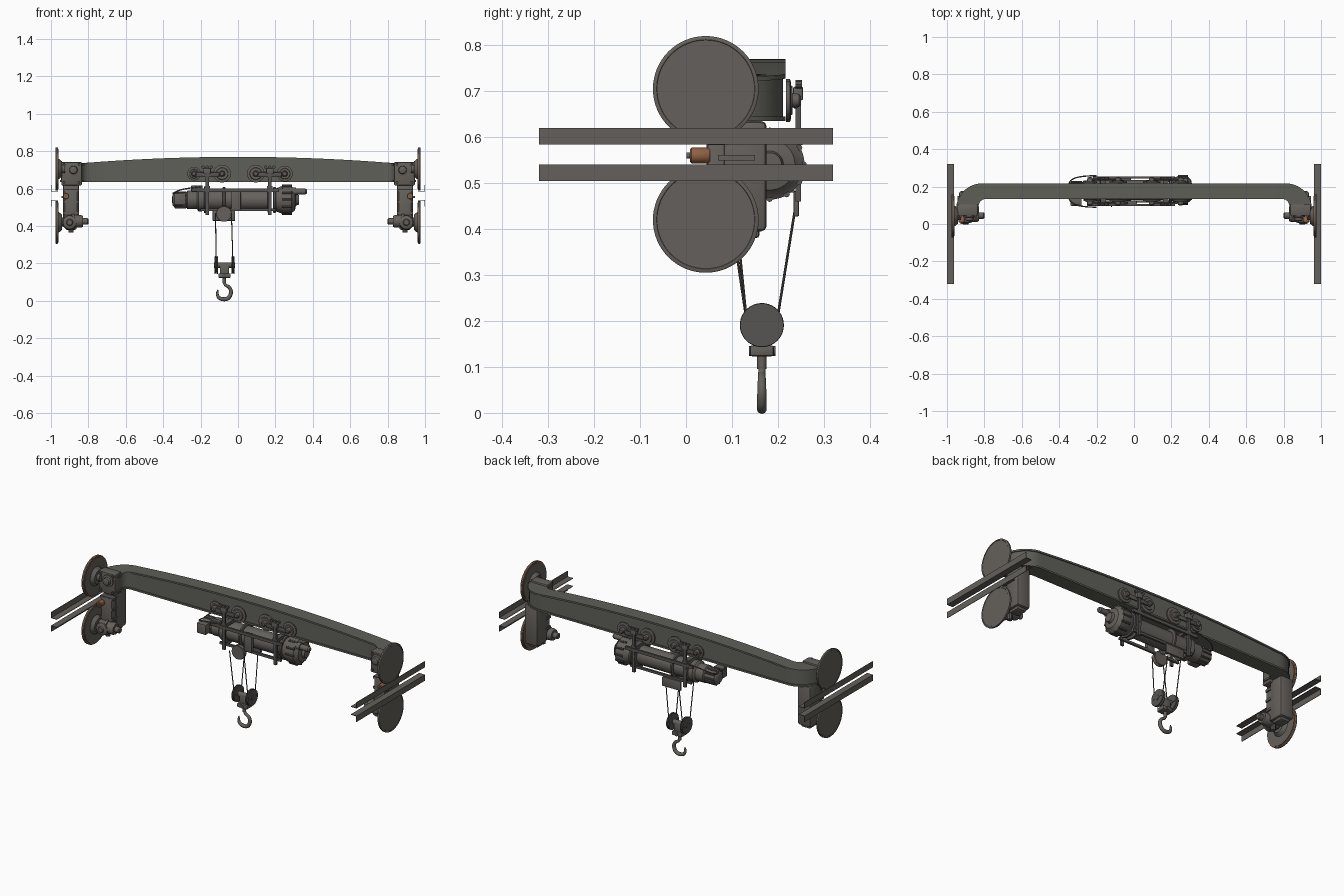
import bpy, bmesh, math
from mathutils import Vector

cube = bpy.data.objects.get("Cube")
if cube:
    bpy.data.objects.remove(cube)


def material(name, rgb):
    m = bpy.data.materials.new(name)
    m.use_nodes = True
    m.diffuse_color = (*rgb, 1)
    m.node_tree.nodes["Principled BSDF"].inputs["Base Color"].default_value = (*rgb, 1)
    return m


GREY = material("warm grey steel", (0.13, 0.118, 0.106))
BEAM = material("green grey paint", (0.115, 0.115, 0.10))
DARK = material("dark grey steel", (0.095, 0.09, 0.084))
BROWN = material("rust brown", (0.28, 0.125, 0.06))
built = []
X, Y, Z = Vector((1, 0, 0)), Vector((0, 1, 0)), Vector((0, 0, 1))


def finish(name, bm, mat):
    bmesh.ops.recalc_face_normals(bm, faces=bm.faces)
    me = bpy.data.meshes.new(name)
    bm.to_mesh(me)
    bm.free()
    me.materials.append(mat)
    ob = bpy.data.objects.new(name, me)
    bpy.context.collection.objects.link(ob)
    built.append(ob)
    return ob


def box(name, centre, size, mat=GREY, bevel=0):
    bm = bmesh.new()
    bmesh.ops.create_cube(bm, size=1)
    for v in bm.verts:
        v.co = Vector(centre) + v.co * Vector(size)
    if bevel:
        bmesh.ops.bevel(bm, geom=bm.edges[:], offset=bevel, segments=2, affect='EDGES', profile=0.5)
    return finish(name, bm, mat)


def lathe(name, origin, axis, profile, mat=GREY, steps=32):
    """Turn (distance, radius) pairs about an axis, closed at both ends."""
    bm = bmesh.new()
    pts = [(profile[0][0], 0), *profile, (profile[-1][0], 0)]
    vs = [bm.verts.new((r, 0, t)) for t, r in pts]
    es = [bm.edges.new(pair) for pair in zip(vs, vs[1:])]
    bmesh.ops.spin(bm, geom=vs + es, cent=(0, 0, 0), axis=Z, angle=math.tau, steps=steps)
    bmesh.ops.remove_doubles(bm, verts=bm.verts, dist=0.00005)
    turn = Vector(axis).to_track_quat('Z', 'Y')
    for v in bm.verts:
        v.co = turn @ v.co + Vector(origin)
    return finish(name, bm, mat)


def rod(name, a, b, r, mat=GREY, steps=16):
    d = Vector(b) - Vector(a)
    return lathe(name, a, d, [(0, r), (d.length, r)], mat, steps)


def tube(name, points, radii, mat):
    cu = bpy.data.curves.new(name, 'CURVE')
    cu.dimensions, cu.bevel_depth, cu.bevel_resolution = '3D', 1, 3
    cu.use_fill_caps = True
    sp = cu.splines.new('NURBS')
    sp.points.add(len(points) - 1)
    sp.use_endpoint_u, sp.order_u = True, 3
    for p, co, r in zip(sp.points, points, radii):
        p.co, p.radius = (*co, 1), r
    ob = bpy.data.objects.new(name, cu)
    bpy.context.collection.objects.link(ob)
    ob.data.materials.append(mat)


# Cambered main girder: flanged section lofted along a path with bent ends
stations = [(Vector((0.8 * i / 10, 0.175, 0)), Vector((0, 1, 0)), 0.042) for i in range(11)]
for i in range(1, 9):
    a = math.pi / 2 * i / 8
    n = Vector((math.sin(a), math.cos(a), 0))
    stations.append((Vector((0.8, 0.085, 0)) + n * 0.09, n, 0.042 + 0.02 * i / 8))
stations.append((Vector((0.89, 0.06, 0)), X, 0.062))
flip = Vector((-1, 1, 1))
path = [(p * flip, n * flip, w) for p, n, w in reversed(stations[1:])] + stations
bm = bmesh.new()
rings = []
for p, n, w in path:
    top, low, t, web = 0.77 - 0.035 * (p.x / 0.85) ** 2, 0.635, 0.01, w - 0.006
    half = [(w, low), (w, low + t), (web, low + t), (web, top - t), (w, top - t), (w, top)]
    section = half + [(-u, z) for u, z in reversed(half)]
    rings.append([bm.verts.new(p + n * u + Z * z) for u, z in section])
for r0, r1 in zip(rings, rings[1:]):
    for j in range(12):
        k = (j + 1) % 12
        bm.faces.new((r0[j], r0[k], r1[k], r1[j]))
bm.faces.new(rings[0])
bm.faces.new(rings[-1])
finish("main_girder", bm, BEAM)

# End carriages, wheels and rails on both sides
for s, side in ((1, "left"), (-1, "right")):
    out = X * s
    box(side + "_leg", (s * .893, .128, .515), (.085, .095, .24), GREY, .012)
    box(side + "_leg_foot", (s * .893, .125, .395), (.06, .07, .03), GREY, .008)
    box(side + "_end_block", (s * .89, .075, .68), (.11, .06, .125), GREY, .006)
    box(side + "_leg_bracket", (s * .893, .07, .50), (.07, .05, .19), GREY, .008)
    for z in (.47, .53, .59):
        box(side + "_leg_collar", (s * .893, .078, z), (.085, .06, .014), DARK)
    lathe(side + "_upper_cover", (s * .88, .05, .70), -Y,
          [(0, .034), (.012, .034), (.014, .022), (.03, .02), (.034, .012)])
    for dx in (-.04, .04):
        for z in (.635, .73):
            rod(side + "_bolt", (s * .89 + dx, .05, z), (s * .89 + dx, .036, z), .008, DARK, 6)
    for z, level in ((.705, "upper"), (.42, "lower")):
        hub = (s * .97, .043, z)
        lathe(side + level + "_wheel", hub, out,
              [(-.005, .113), (-.004, .115), (.004, .115), (.006, .112), (.006, .107), (.005, .106)], GREY, 64)
        lathe(side + level + "_wheel_rust_band", hub, out, [(-.008, .113), (-.005, .115)], BROWN, 64)
        lathe(side + level + "_wheel_inner", hub, out,
              [(-.045, .022), (-.03, .022), (-.03, .04), (-.018, .05), (-.011, .055), (-.011, .107), (-.007, .107)], GREY, 48)
    # Drive motor on the lower wheel
    lathe(side + "_drive_motor", (s * .80, .045, .425), out,
          [(0, .012), (.004, .017), (.03, .017), (.03, .03), (.04, .034), (.075, .034),
           (.075, .04), (.09, .04), (.09, .034), (.13, .034), (.13, .022), (.17, .022)])
    lathe(side + "_gear_cover", (s * .90, .04, .42), -Y, [(0, .04), (.03, .036), (.036, .018), (.042, .014)])
    rod(side + "_drain_plug", (s * .893, .06, .40), (s * .893, .06, .365), .014, DARK, 8)
    # Buffer roller on its arm
    lathe(side + "_buffer", (s * .92, .052, .56), -Y, [(0, .015), (.003, .017), (.04, .017), (.043, .014)], BROWN)
    rod(side + "_buffer_arm", (s * .92, .001, .56), (s * .92, .12, .56), .007)
    box(side + "_buffer_plate", (s * .92, .11, .555), (.05, .08, .012))
    # Facing angle rails
    for z, foot, level in ((.6025, .586, "upper"), (.5225, .539, "lower")):
        box(side + level + "_rail_web", (s * .9985, 0, z), (.003, .64, .035))
        box(side + level + "_rail_foot", (s * .981, 0, foot), (.038, .64, .003))

# Trolley running on the girder's lower flange, both faces
for d, face in ((-1, "front"), (1, "back")):
    y0 = .175 + d * .043
    for x, r in ((-.235, .036), (-.085, .047), (.095, .047), (.25, .042)):
        lathe(face + "_trolley_wheel", (x, y0, .68), Y * d,
              [(0, r), (.008, r), (.010, r * .88), (.010, r * .7), (.014, r * .65), (.014, .016), (.028, .014), (.032, .009)])
    for x in (-.165, .17):
        box(face + "_trolley_link", (x, y0 + d * .02, .675), (.13, .010, .026), DARK, .004)
        box(face + "_hanger", (x, y0 + d * .026, .58), (.018, .012, .24), DARK)
        box(face + "_hanger_head", (x, y0 + d * .026, .695), (.04, .022, .03), GREY, .004)
        for dx in (-.022, 0, .022):
            rod(face + "_hanger_bolt", (x + dx, y0 + d * .02, .715), (x + dx, y0 + d * .034, .715), .009, DARK, 8)
    box(face + "_tie_bar", (0, y0 + d * .03, .592), (.44, .012, .018), DARK)
    box(face + "_lower_bar", (0, .175 + d * .055, .487), (.40, .012, .014), DARK)
for x in (-.165, .17):
    box("cross_hanger", (x, .175, .605), (.03, .15, .018), DARK)

# Hoist: drum, flanges, gearbox and motors
HC = (0, .182, .54)
lathe("hoist_drum", HC, X, [(-.18, .054), (.18, .054)], GREY, 48)
for x in (-.175, -.075, .165, .195):
    lathe("drum_flange", (x, *HC[1:]), X, [(-.007, .066), (-.005, .07), (.005, .07), (.007, .066)], DARK, 40)
lathe("gearbox", (.20, *HC[1:]), X,
      [(0, .06), (.04, .076), (.085, .076), (.09, .068), (.105, .055), (.11, .03), (.125, .026)], GREY, 40)
for i in range(12):
    a = math.tau * i / 12
    p = Vector(HC) + Vector((0, math.cos(a), math.sin(a))) * .074
    rod("gearbox_rib", p + X * .235, p + X * .288, .007, DARK, 8)
lathe("hoist_motor", (-.18, *HC[1:]), -X,
      [(0, .06), (.03, .062), (.04, .05), (.09, .05), (.095, .043), (.16, .041), (.17, .028), (.172, .014)], GREY)
for i in range(10):
    a = math.tau * i / 10
    p = Vector(HC) + Vector((0, math.cos(a), math.sin(a))) * .043
    rod("motor_fin", p - X * .278, p - X * .338, .005, DARK, 6)
lathe("travel_motor", (.28, .15, .585), X, [(0, .022), (.03, .022), (.03, .016), (.08, .016), (.088, .01)])
box("terminal_box", (-.31, .12, .545), (.06, .045, .06), GREY, .005)
box("control_box", (-.22, .11, .60), (.06, .03, .035), DARK, .004)
box("rope_guide", (-.01, .115, .54), (.05, .02, .11), GREY, .004)
lathe("guide_sheave", (-.075, .105, .465), Y, [(0, .04), (.006, .042), (.012, .036), (.018, .042), (.024, .04)])
box("rear_rope_anchor", (-.075, .24, .455), (.12, .012, .055), GREY, .003)

# Sagging supply cables at the motor end
for y in (.09, .258):
    tube("supply_cable", [(-.34, .18, .575), (-.36, (y + .18) / 2, .57), (-.30, y, .60), (-.2, y, .61)],
         [.0035] * 4, DARK)

# Lifting ropes down to the hook block
for x0, x1 in ((-.12, -.117), (-.035, -.027)):
    rod("front_rope", (x0, .092 if x0 < -.1 else .105, .47), (x1, .132, .20), .0028, DARK, 8)
    rod("rear_rope", (x0, .24, .46), (x1, .198, .20), .0028, DARK, 8)

# Hook block with two grooved sheaves
for x in (-.117, -.027):
    lathe("block_sheave", (x, .165, .191), X,
          [(-.012, .014), (-.009, .014), (-.009, .047), (-.004, .048), (0, .038),
           (.004, .048), (.009, .047), (.009, .014), (.012, .014)], DARK, 40)
    box("sheave_strap", (x, .165, .191), (.021, .09, .006), DARK)
rod("block_axle", (-.117, .165, .191), (-.027, .165, .191), .015)
box("block_yoke", (-.072, .165, .165), (.05, .03, .06), GREY, .004)
box("block_crosshead", (-.072, .165, .135), (.066, .052, .024), GREY, .005)
rod("crosshead_pin", (-.072, .137, .135), (-.072, .195, .135), .011, DARK)
rod("hook_shank", (-.074, .165, .128), (-.074, .165, .095), .010)

# Hook swept in the vertical plane with a tapered tip
hook = [(-.074, .108), (-.074, .086), (-.045, .075), (-.034, .045), (-.05, .012),
        (-.08, .007), (-.108, .018), (-.112, .05), (-.107, .06)]
tube("lifting_hook", [(x, .165, z) for x, z in hook],
     [.008, .008, .009, .0105, .011, .011, .009, .006, .002], GREY)

# Smooth rounded surfaces while keeping edges crisp
bpy.ops.object.select_all(action='DESELECT')
for ob in built:
    ob.select_set(True)
bpy.context.view_layer.objects.active = built[0]
bpy.ops.object.shade_smooth_by_angle(angle=math.radians(35))
